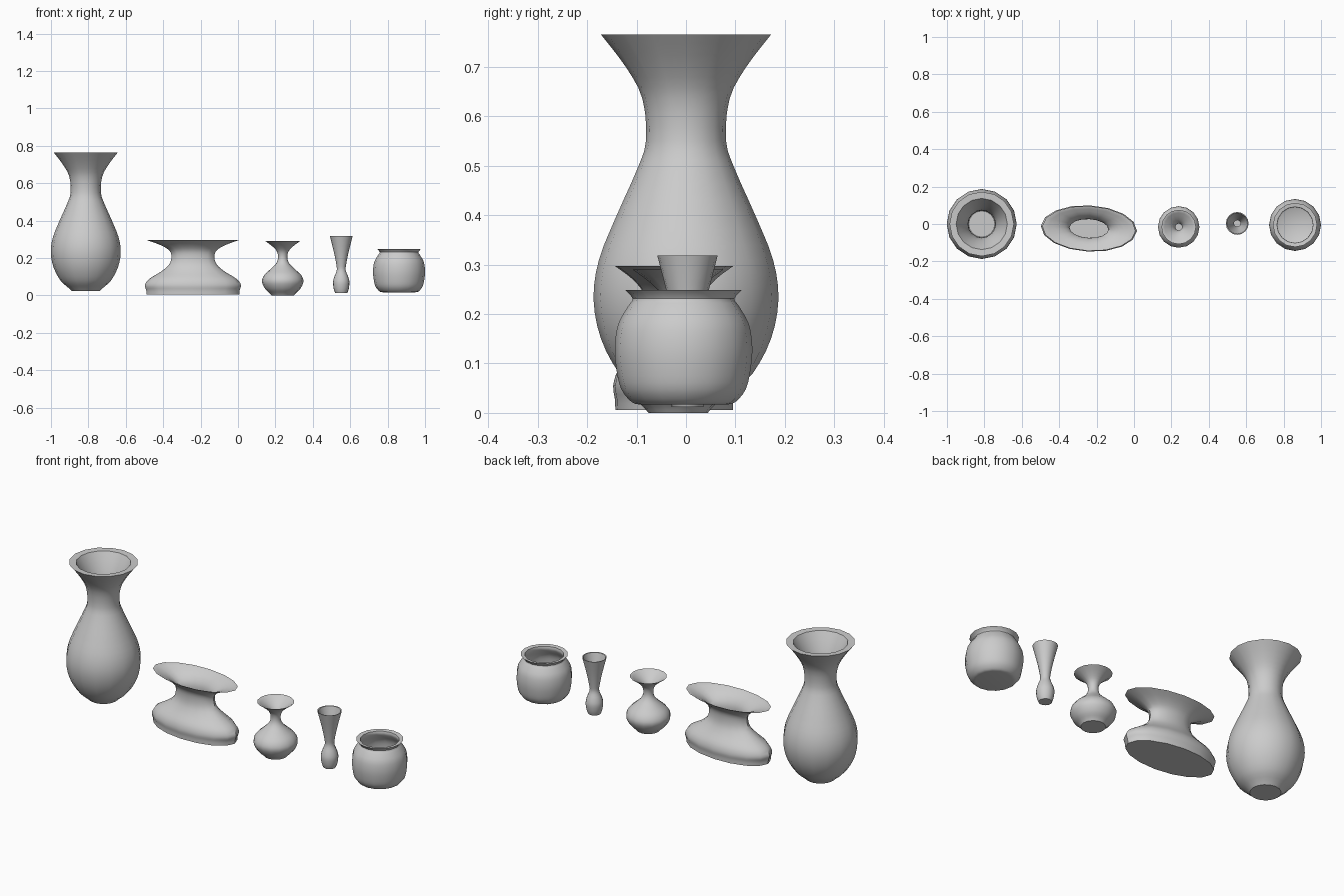
import bpy, bmesh, math

SIDES = 16


def catmull(pts, steps=3):
    """Smooth curve of (radius, z) points through the given outline."""
    out = []
    for i in range(len(pts) - 1):
        p0, p1, p2 = pts[max(i - 1, 0)], pts[i], pts[i + 1]
        p3 = pts[min(i + 2, len(pts) - 1)]
        for k in range(steps):
            t = k / steps
            out.append(tuple(
                0.5 * (2 * b + (c - a) * t + (2 * a - 5 * b + 4 * c - d) * t * t
                       + (3 * b - a - 3 * c + d) * t ** 3)
                for a, b, c, d in zip(p0, p1, p2, p3)))
    return out + [pts[-1]]


def vase(name, loc, outer, inner, depth=1.0, turn=0.0):
    """Lathe outer wall (bottom to rim) and inner wall (lip to floor)."""
    bm = bmesh.new()
    rings = []
    for r, z in catmull(outer) + catmull(inner):
        rings.append([bm.verts.new((r * math.cos(2 * math.pi * i / SIDES),
                                    depth * r * math.sin(2 * math.pi * i / SIDES), z))
                      for i in range(SIDES)])
    for a, b in zip(rings, rings[1:]):
        for i in range(SIDES):
            j = (i + 1) % SIDES
            bm.faces.new((a[i], a[j], b[j], b[i]))
    bm.faces.new(rings[0][::-1])
    bm.faces.new(rings[-1])
    bmesh.ops.recalc_face_normals(bm, faces=bm.faces)
    mesh = bpy.data.meshes.new(name)
    bm.to_mesh(mesh)
    bm.free()
    ob = bpy.data.objects.new(name, mesh)
    bpy.context.collection.objects.link(ob)
    ob.location = (loc[0], loc[1], 0)
    ob.rotation_euler.z = math.radians(turn)
    bpy.ops.object.select_all(action='DESELECT')
    ob.select_set(True)
    bpy.context.view_layer.objects.active = ob
    bpy.ops.object.shade_smooth_by_angle(angle=math.radians(35))


# tall vase with flared collar and flat lip
vase("tall_vase", (-0.814, 0),
     [(.075, .024), (.092, .04), (.135, .08), (.172, .15), (.187, .23), (.176, .31),
      (.14, .40), (.1, .49), (.081, .55), (.088, .635), (.122, .70), (.172, .765)],
     [(.137, .763), (.105, .70), (.08, .63), (.073, .55), (.092, .49), (.132, .40),
      (.168, .31), (.178, .23), (.162, .15), (.125, .085), (.07, .04)])

# wide oval vase
vase("oval_vase", (-0.241, -0.024),
     [(.248, .006), (.25, .028), (.257, .055), (.235, .088), (.17, .128), (.128, .165),
      (.115, .205), (.126, .24), (.175, .27), (.25, .297)],
     [(.24, .296), (.165, .272), (.117, .24), (.104, .205), (.117, .16), (.16, .12),
      (.225, .082), (.243, .055), (.235, .02)], depth=0.48, turn=-3)

# round bottle with thin neck
vase("round_bottle", (0.239, -0.016),
     [(.06, .0), (.07, .012), (.095, .037), (.111, .075), (.098, .11), (.066, .14),
      (.036, .17), (.025, .2), (.031, .235), (.056, .263), (.092, .29)],
     [(.086, .289), (.05, .263), (.025, .235), (.018, .2), (.028, .17), (.058, .136),
      (.09, .105), (.103, .075), (.087, .042), (.05, .012)])

# slim bud vase
vase("bud_vase", (0.552, 0.003),
     [(.032, .012), (.04, .035), (.044, .07), (.037, .1), (.024, .135), (.027, .17),
      (.04, .235), (.061, .318)],
     [(.056, .317), (.035, .235), (.021, .17), (.018, .135), (.03, .1), (.037, .07),
      (.033, .035), (.025, .02)])

# squat jar with turned-out lip
vase("squat_jar", (0.861, -0.005),
     [(.088, .017), (.105, .022), (.126, .048), (.136, .09), (.139, .135), (.132, .18),
      (.112, .216), (.103, .231), (.118, .249)],
     [(.097, .246), (.096, .231), (.105, .212), (.123, .18), (.13, .135), (.127, .09),
      (.117, .052), (.09, .03)])
